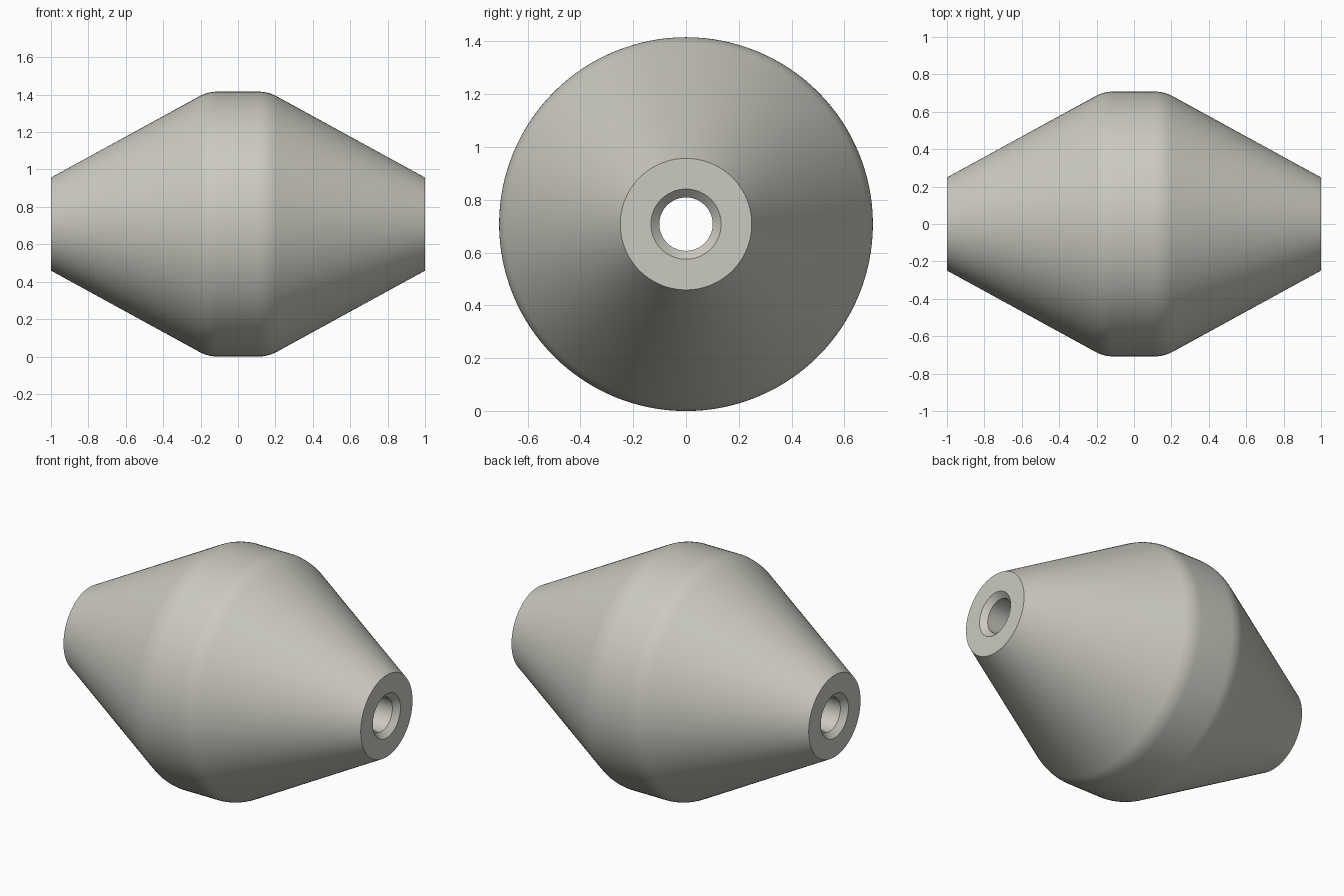
import bpy, bmesh, math
from mathutils import Matrix, Vector

cube = bpy.data.objects.get("Cube")
if cube:
    bpy.data.objects.remove(cube, do_unlink=True)

RADIUS, END_RADIUS, BORE, MOUTH = 0.708, 0.249, 0.101, 0.133
FLAT, FILLET, SLOPE = 0.11, 0.2, math.radians(28.6)
SEGMENTS, ARC_STEPS = 128, 8

# Half profile as (x, radius): bore, countersink, end face, cone, rounded shoulder
half = [(1 - (MOUTH - BORE), BORE), (1, MOUTH), (1, END_RADIUS)]
for i in range(ARC_STEPS, -1, -1):
    a = SLOPE * i / ARC_STEPS
    half.append((FLAT + FILLET * math.sin(a), RADIUS - FILLET * (1 - math.cos(a))))

# Mirror into a closed loop
profile = half + [(-x, r) for x, r in reversed(half)]

# Revolve around the x axis
bm = bmesh.new()
verts = [bm.verts.new((x, 0, r)) for x, r in profile]
edges = [bm.edges.new((v, verts[(i + 1) % len(verts)])) for i, v in enumerate(verts)]
bmesh.ops.spin(bm, geom=verts + edges, cent=(0, 0, 0), axis=(1, 0, 0),
               angle=math.tau, steps=SEGMENTS, use_duplicate=False)
bmesh.ops.remove_doubles(bm, verts=bm.verts, dist=0.0001)
bmesh.ops.recalc_face_normals(bm, faces=bm.faces)
bmesh.ops.transform(bm, matrix=Matrix.Translation(Vector((0, 0, RADIUS))), verts=bm.verts)

mesh = bpy.data.meshes.new("roller_body")
bm.to_mesh(mesh)
bm.free()
roller = bpy.data.objects.new("roller_body", mesh)
bpy.context.collection.objects.link(roller)

# Warm grey material
grey = bpy.data.materials.new("warm_grey")
color = (0.6, 0.59, 0.53, 1)
grey.use_nodes = True
grey.diffuse_color = color
grey.node_tree.nodes["Principled BSDF"].inputs["Base Color"].default_value = color
mesh.materials.append(grey)

# Smooth surfaces with crisp rims
bpy.ops.object.select_all(action="DESELECT")
roller.select_set(True)
bpy.context.view_layer.objects.active = roller
bpy.ops.object.shade_smooth_by_angle(angle=math.radians(30))
